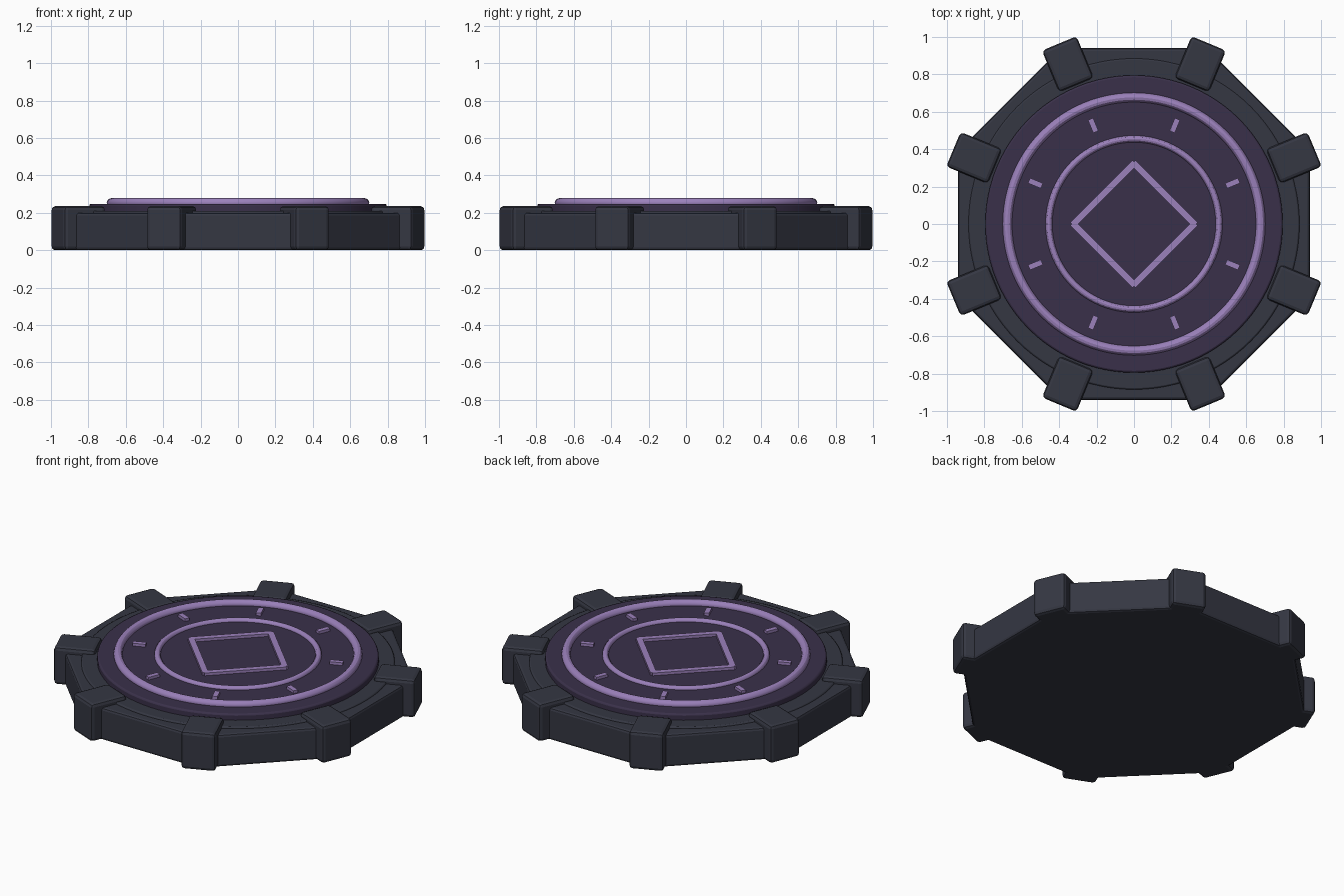
import bpy
from math import pi, cos, sin

if "Cube" in bpy.data.objects:
    bpy.data.objects.remove(bpy.data.objects["Cube"])


def material(name, rgb):
    m = bpy.data.materials.new(name)
    m.diffuse_color = (*rgb, 1)
    m.use_nodes = True
    m.node_tree.nodes["Principled BSDF"].inputs["Base Color"].default_value = m.diffuse_color
    return m


STONE = material("dark_stone", (0.035, 0.038, 0.055))
PLATE = material("plum_plate", (0.042, 0.030, 0.068))
GLOW = material("lilac_inlay", (0.33, 0.22, 0.50))


def finish(name, mat, bevel=0.0, segments=2, smooth=True):
    ob = bpy.context.object
    ob.name = name
    ob.data.materials.append(mat)
    bpy.ops.object.transform_apply(location=False, rotation=False, scale=True)
    if smooth:
        bpy.ops.object.shade_smooth_by_angle(angle=pi / 6)
    if bevel:
        b = ob.modifiers.new("bevel", 'BEVEL')
        b.width, b.segments = bevel, segments
        b.limit_method, b.angle_limit = 'ANGLE', pi / 6
    return ob


def disc(name, mat, radius, z0, z1, sides, bevel, rot=0.0):
    bpy.ops.mesh.primitive_cylinder_add(
        vertices=sides, radius=radius, depth=z1 - z0,
        location=(0, 0, (z0 + z1) / 2), rotation=(0, 0, rot))
    finish(name, mat, bevel, smooth=sides > 8)


def box(name, mat, size, loc, rot, bevel=0.0):
    bpy.ops.mesh.primitive_cube_add(size=1, location=loc, rotation=(0, 0, rot))
    bpy.context.object.scale = size
    finish(name, mat, bevel, smooth=False)


def ring(name, radius, thickness, z):
    bpy.ops.mesh.primitive_torus_add(
        major_radius=radius, minor_radius=thickness,
        major_segments=96, minor_segments=12, location=(0, 0, z))
    finish(name, GLOW)


# Octagonal base, low step and raised round plate
disc("octagon_base", STONE, 0.94 / cos(pi / 8), 0, 0.2, 8, 0.015, pi / 8)
disc("base_step", STONE, 0.885, 0.15, 0.21, 96, 0.008)
disc("round_plate", PLATE, 0.795, 0.18, 0.248, 96, 0.01)

# Raised rings
ring("outer_ring", 0.677, 0.025, 0.253)
ring("inner_ring", 0.455, 0.018, 0.248)

# Corner blocks and tick marks, one pair per octagon corner
for i in range(8):
    a = pi / 8 + i * pi / 4
    c, s = cos(a), sin(a)
    box(f"corner_block_{i + 1}", STONE, (0.24, 0.2, 0.235),
        (0.925 * c, 0.925 * s, 0.1175), a, 0.02)
    box(f"tick_mark_{i + 1}", GLOW, (0.075, 0.03, 0.03),
        (0.57 * c, 0.57 * s, 0.25), a)

# Diamond made of four bars
for i in range(4):
    a = pi / 4 + i * pi / 2
    box(f"diamond_bar_{i + 1}", GLOW, (0.036, 0.47, 0.03),
        (0.228 * cos(a), 0.228 * sin(a), 0.25), a)
